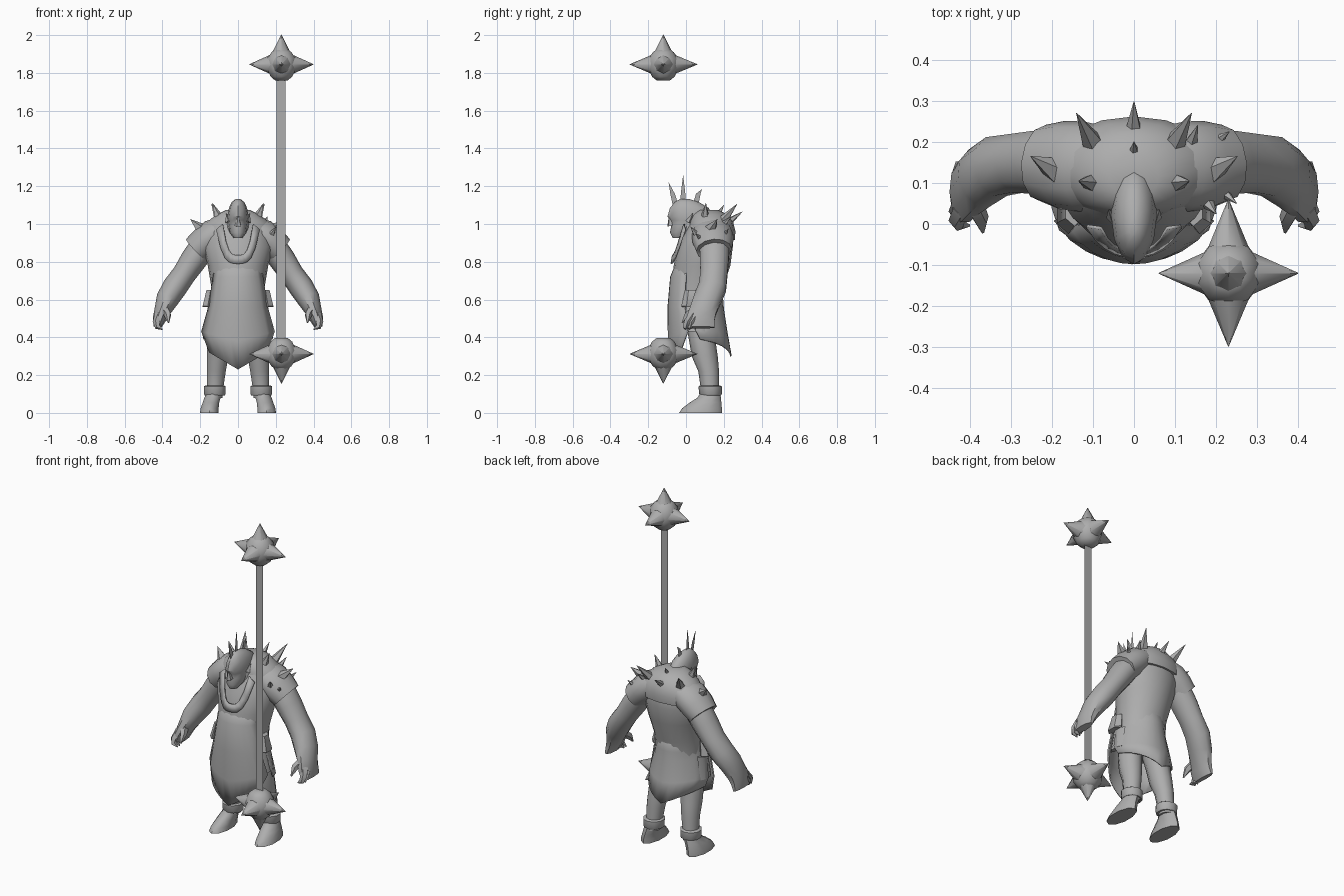
import bpy, math
from mathutils import Vector

if "Cube" in bpy.data.objects:
    bpy.data.objects.remove(bpy.data.objects["Cube"])

GREY = (0.42, 0.42, 0.42, 1)
grey = bpy.data.materials.new("plain grey")
grey.use_nodes = True
grey.diffuse_color = GREY
grey.node_tree.nodes["Principled BSDF"].inputs["Base Color"].default_value = GREY


def build(name, verts, faces, mirror=False, thick=0, angle=45):
    """Make a shaded object, optionally mirrored in x or thickened."""
    mesh = bpy.data.meshes.new(name)
    mesh.from_pydata(verts, [], faces)
    mesh.materials.append(grey)
    obj = bpy.data.objects.new(name, mesh)
    bpy.context.collection.objects.link(obj)
    bpy.ops.object.select_all(action="DESELECT")
    obj.select_set(True)
    bpy.context.view_layer.objects.active = obj
    bpy.ops.object.mode_set(mode="EDIT")
    bpy.ops.mesh.select_all(action="SELECT")
    bpy.ops.mesh.normals_make_consistent(inside=False)
    bpy.ops.object.mode_set(mode="OBJECT")
    bpy.ops.object.shade_smooth_by_angle(angle=math.radians(angle))
    if thick:
        mod = obj.modifiers.new("Thickness", "SOLIDIFY")
        mod.thickness = thick
        mod.offset = 0
    if mirror:
        obj.modifiers.new("Mirror", "MIRROR")
    return obj


def skin(name, rings, **kw):
    """Bridge a list of equal vertex rings and cap the ends."""
    n = len(rings[0])
    verts = [p for ring in rings for p in ring]
    faces = [(i * n + j, i * n + (j + 1) % n, (i + 1) * n + (j + 1) % n, (i + 1) * n + j)
             for i in range(len(rings) - 1) for j in range(n)]
    faces += [tuple(range(n)), tuple(range(len(verts) - n, len(verts)))]
    return build(name, verts, faces, **kw)


def stack(name, levels, x=0, sides=14, **kw):
    """Horizontal ellipses: (z, front y, back y, half width[, centre x])."""
    rings = []
    for z, y0, y1, rx, *cx in levels:
        c = cx[0] if cx else x
        rings.append([(c + rx * math.sin(a), (y0 + y1) / 2 - (y1 - y0) / 2 * math.cos(a), z)
                      for a in (math.tau * k / sides for k in range(sides))])
    return skin(name, rings, **kw)


def limb(name, path, sides=8, **kw):
    """Tube along points (x, y, z, radius[, radius in depth])."""
    pts = [Vector(p[:3]) for p in path]
    rings = []
    for i, p in enumerate(pts):
        d = (pts[min(i + 1, len(pts) - 1)] - pts[max(i - 1, 0)]).normalized()
        u = d.cross(Vector((0, 1, 0.01))).normalized()
        v = d.cross(u)
        rings.append([p + path[i][3] * u * math.cos(a) + path[i][-1] * v * math.sin(a)
                      for a in (math.tau * k / sides for k in range(sides))])
    return skin(name, rings, **kw)


def spike(name, base, tip, r, sides=5, **kw):
    return limb(name, [(*base, r), (*tip, 0.001)], sides, **kw)


def sheet(name, rows, bend=1, steps=10):
    """Rounded cloth: rows of (half width, middle z, edge z, middle y, edge y)."""
    verts, faces = [], []
    rim = math.sqrt(.2)
    for hw, zc, ze, yc, ye in rows:
        for k in range(steps + 1):
            t = 2 * k / steps - 1
            bulge = (math.sqrt(1 - .8 * t * t) - rim) / (1 - rim)
            verts.append((hw * t, ye + (yc - ye) * bulge, zc + (ze - zc) * abs(t) ** bend))
    n = steps + 1
    for i in range(len(rows) - 1):
        for k in range(steps):
            a = i * n + k
            faces.append((a, a + 1, a + n + 1, a + n))
    return build(name, verts, faces, thick=0.008)


# Torso and head
stack("torso", [(.46, -.04, .17, .13), (.56, -.07, .18, .14), (.66, -.075, .195, .14),
                (.78, -.065, .235, .16), (.88, -.045, .248, .185), (.97, 0, .245, .17),
                (1.04, .03, .2, .1)], sides=20)
stack("neck", [(.92, -.02, .17, .075), (1.0, -.03, .15, .065), (1.06, -.02, .14, .045)])
stack("head", [(.925, -.07, -.01, .022), (.955, -.085, .04, .044), (.99, -.078, .09, .05),
               (1.02, -.083, .13, .055), (1.04, -.098, .145, .056), (1.085, -.085, .12, .048),
               (1.115, -.06, .07, .034), (1.133, -.03, .015, .012)], sides=12)
spike("nose", (0, -.08, .99), (0, -.09, 1.045), .02)
spike("ear", (.05, .015, 1.01), (.062, .035, 1.055), .018, 4, mirror=True)

# Flat crest of three blades standing on the head
for k, (y, tip_y, tip_z) in enumerate([(-.05, -.092, 1.22), (-.016, -.015, 1.26), (.045, .085, 1.185)]):
    build(f"crest_blade_{k + 1}",
          [(0, y - .016, 1.08), (0, y + .016, 1.08), (0, (y + tip_y) / 2 + .012, 1.16),
           (0, tip_y, tip_z), (0, (y + tip_y) / 2 - .012, 1.16)], [(0, 1, 2, 3, 4)])

# Shoulder mantle, pads draped over the arms, and collar
stack("mantle", [(.915, .01, .258, .2), (.96, .012, .262, .205), (1.01, .015, .25, .165),
                 (1.05, .03, .22, .115), (1.075, .06, .17, .06)], sides=16)
limb("shoulder_pad", [(.08, .14, .97, .07, .1), (.125, .14, .945, .085, .11),
                      (.175, .143, .905, .084, .108), (.22, .148, .862, .08, .094),
                      (.215, .148, .867, .06, .08)], sides=12, mirror=True)
sheet("collar", [(.08, .835, 1.0, -.07, -.01), (.115, .79, .97, -.078, -.005)], bend=3.5)

# Mantle spikes
for name, base, tip, r in [("back_spike", (.095, .19, 1.01), (.14, .27, 1.105), .03),
                           ("front_spike", (.1, .1, 1.03), (.135, .105, 1.11), .026),
                           ("shoulder_spike", (.19, .13, .97), (.252, .165, 1.025), .034)]:
    spike(name, base, tip, r, mirror=True)
spike("middle_back_spike", (0, .21, 1.0), (0, .298, 1.065), .026)
spike("small_neck_spike", (0, .17, 1.05), (0, .2, 1.1), .016)
for k, (base, tip) in enumerate([((.14, .2, 1.0), (.155, .24, 1.04)), ((.2, .2, .94), (.232, .225, .975)),
                                 ((.215, .08, .92), (.25, .05, .95)), ((.18, .05, .95), (.2, .025, .985))]):
    spike(f"small_spike_{k + 1}", base, tip, .016)

# Cloth: front apron, back skirt and side flaps
sheet("front_apron", [(.11, .84, .85, -.03, .03), (.13, .72, .72, -.08, .0),
                      (.155, .56, .56, -.094, -.005), (.192, .38, .43, -.092, .01),
                      (.15, .23, .32, -.09, -.03)])
sheet("back_skirt", [(.12, .74, .72, .18, .08), (.147, .6, .6, .193, .045),
                     (.158, .55, .55, .197, .035), (.185, .42, .44, .217, .05),
                     (.18, .3, .39, .238, .075)])
stack("hip_pouch", [(.56, -.02, .08, .03, .16), (.565, -.025, .085, .032, .16),
                    (.65, -.005, .07, .025, .145)], sides=6, mirror=True)
stack("side_flap", [(.43, .0, .1, .015, .168), (.56, .0, .1, .015, .145)], sides=6, mirror=True)

# Arms with broad hands
limb("arm", [(.13, .15, .94, .065, .08), (.185, .15, .88, .072, .082), (.235, .15, .81, .07, .08),
             (.285, .148, .735, .063, .075), (.335, .14, .665, .066, .077), (.375, .113, .6, .06, .076),
             (.4, .09, .54, .044, .074), (.415, .078, .5, .036, .078), (.428, .078, .452, .02, .078)],
     sides=10, mirror=True)
for k in range(2):
    y = .03 - .022 * k
    limb(f"finger_{k + 1}", [(.418, y + .03, .52, .024), (.432, y, .48, .02),
                             (.425, y - .01, .455, .016), (.4, y - .012, .442, .003)],
         sides=5, mirror=True)
limb("thumb", [(.39, .05, .55, .024), (.372, .01, .52, .02), (.368, -.02, .478, .004)],
     sides=5, mirror=True)

# Legs, cuffs and boots
stack("leg", [(.08, .085, .18, .045, .125), (.15, .075, .175, .047, .12), (.22, .065, .175, .053, .115),
              (.3, .03, .168, .06, .108), (.39, .015, .155, .067, .1), (.52, -.01, .15, .068, .075)],
      sides=10, mirror=True)
stack("leg_cuff", [(.092, .075, .185, .055, .123), (.1, .07, .19, .06, .123), (.14, .066, .19, .061, .123),
                   (.146, .075, .18, .052, .123)], sides=10, mirror=True)
stack("boot", [(0, -.037, .19, .052, .152), (.025, -.02, .19, .05, .15), (.055, .02, .187, .046, .143),
               (.08, .06, .185, .045, .135), (.11, .08, .18, .043, .127)], sides=10, mirror=True)

# Double-ended spiked staff
X, Y = .23, -.12
build("staff_shaft", [(X - .027, Y, .35), (X + .022, Y, .35), (X + .022, Y, 1.82), (X - .027, Y, 1.82)],
      [(0, 1, 2, 3)])
for name, z, up in [("top", 1.845, 1), ("bottom", .312, -1)]:
    levels = [(-.085, .035), (-.065, .06), (-.02, .082), (.03, .08), (.065, .055), (.08, .035)]
    stack(f"{name}_mace_ball", [(z + up * h, Y - r, Y + r, r) for h, r in levels],
          x=X, sides=10, angle=60)
    for part, d, reach in [("left", (1, 0, 0), .17), ("right", (-1, 0, 0), .17),
                           ("front", (0, -1, 0), .178), ("back", (0, 1, 0), .18),
                           ("end", (0, 0, up), .157)]:
        c, d = Vector((X, Y, z)), Vector(d)
        spike(f"{name}_mace_{part}_spike", c + d * .05, c + d * reach, .055, 8, angle=60)
